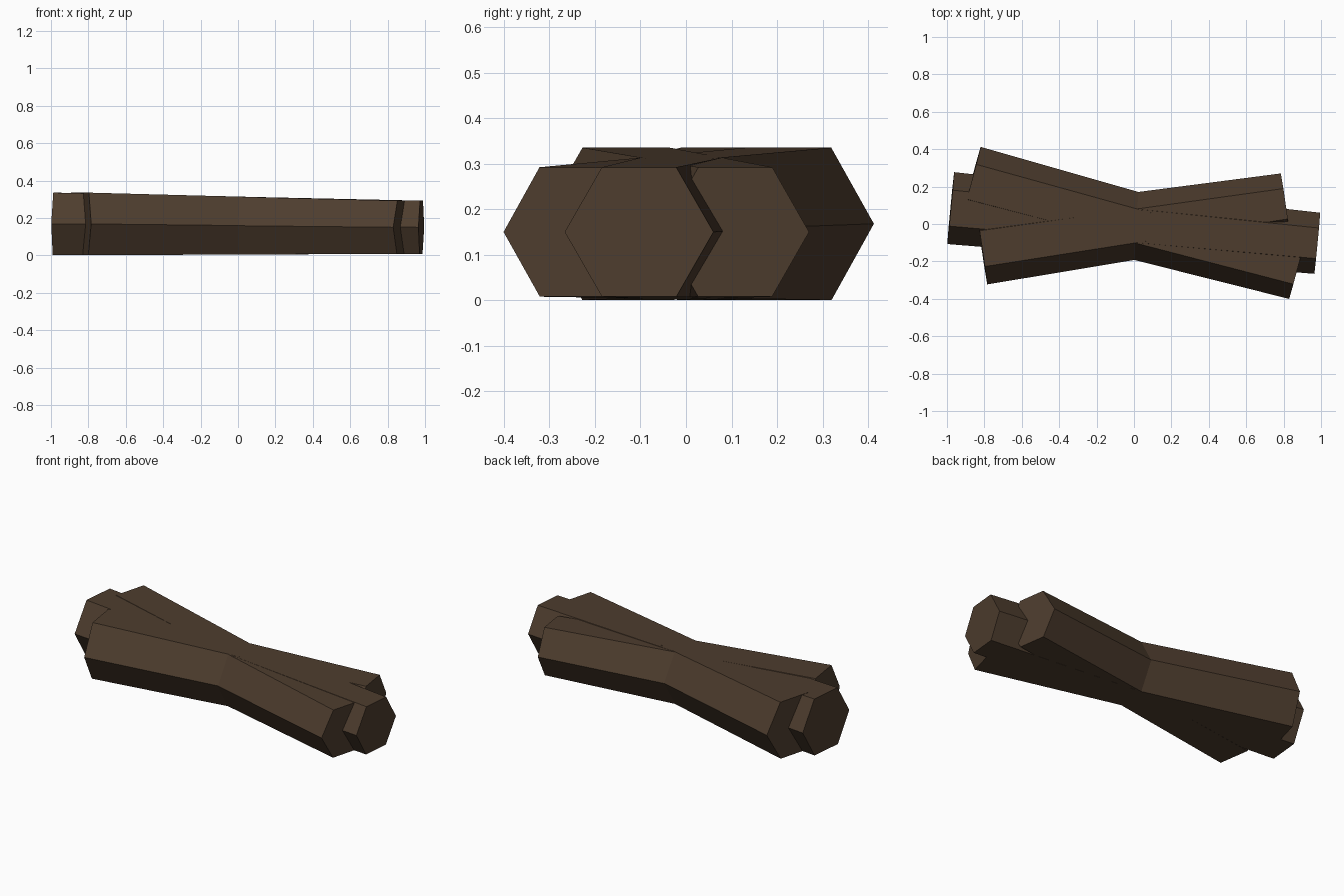
import bpy
from mathutils import Vector

cube = bpy.data.objects.get("Cube")
if cube:
    bpy.data.objects.remove(cube, do_unlink=True)

# Dark bark colour
BARK = (0.075, 0.046, 0.027, 1)
bark = bpy.data.materials.new("dark_bark")
bark.use_nodes = True
bark.diffuse_color = BARK
bsdf = bark.node_tree.nodes["Principled BSDF"]
bsdf.inputs["Base Color"].default_value = BARK
bsdf.inputs["Roughness"].default_value = 0.9

THICK, THIN = 0.193, 0.164  # corner radius at the two ends of a log


def log(name, start, end):
    """Tapered six-sided log lying between two end centres, flat side up."""
    a = Vector((*start, 0.168))
    b = Vector((*end, 0.15))
    axis = b - a
    bpy.ops.mesh.primitive_cone_add(
        vertices=6, radius1=THICK, radius2=THIN, depth=axis.length,
        location=(a + b) / 2)
    obj = bpy.context.object
    obj.name = name
    # Primitive has corners on its local y axis, which stays horizontal
    side = Vector((0, 0, 1)).cross(axis).normalized()
    up = axis.cross(side).normalized()
    for v in obj.data.vertices:
        v.co = side * v.co.y + up * v.co.x + axis.normalized() * v.co.z
    obj.data.update()
    # The axes swap above mirrors the winding when the frame is left-handed
    if up.cross(side).dot(axis) < 0:
        obj.data.flip_normals()
    obj.data.materials.append(bark)
    return obj


# Three logs crossing near the middle
log("long_log", (-0.98, 0.085), (0.98, -0.103))
log("steep_log", (-0.87, 0.226), (0.872, -0.242))
log("short_log", (-0.813, -0.132), (0.809, 0.108))
